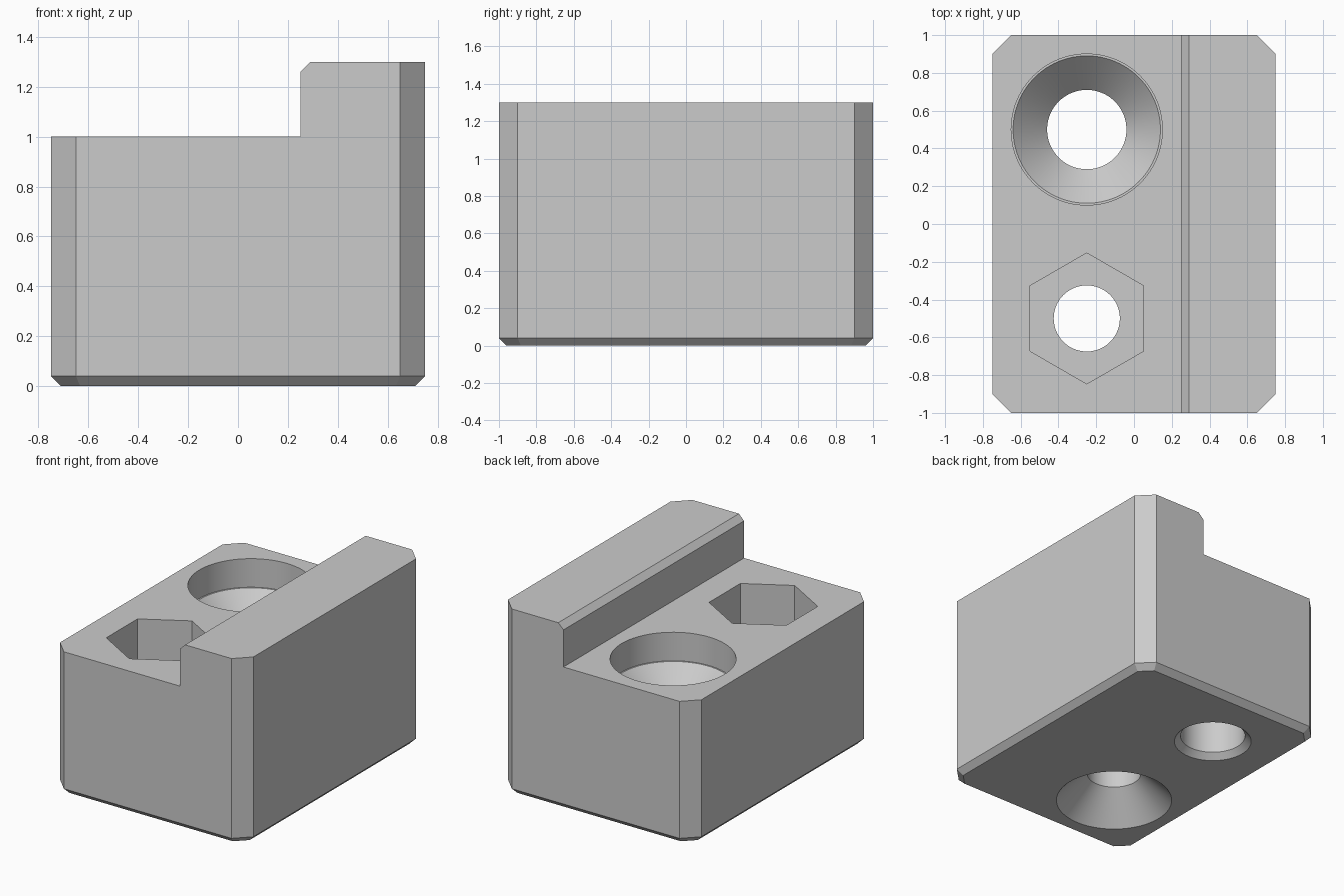
import bpy, bmesh, math

if "Cube" in bpy.data.objects:
    bpy.data.objects.remove(bpy.data.objects["Cube"], do_unlink=True)

grey = bpy.data.materials.new("plain_grey")
grey.use_nodes = True
colour = (0.6, 0.6, 0.6, 1)
grey.diffuse_color = colour
grey.node_tree.nodes["Principled BSDF"].inputs["Base Color"].default_value = colour


def loft(name, rings):
    """Closed solid through a stack of rings with equal point counts."""
    bm = bmesh.new()
    loops = [[bm.verts.new(p) for p in ring] for ring in rings]
    bm.faces.new(loops[0][::-1])
    bm.faces.new(loops[-1])
    n = len(loops[0])
    for low, high in zip(loops, loops[1:]):
        for i in range(n):
            j = (i + 1) % n
            bm.faces.new((low[i], low[j], high[j], high[i]))
    bmesh.ops.recalc_face_normals(bm, faces=bm.faces)
    mesh = bpy.data.meshes.new(name)
    bm.to_mesh(mesh)
    bm.free()
    mesh.materials.append(grey)
    obj = bpy.data.objects.new(name, mesh)
    bpy.context.collection.objects.link(obj)
    return obj


def ring(x, y, z, r, sides, turn=0):
    return [(x + r * math.cos(math.tau * i / sides + turn),
             y + r * math.sin(math.tau * i / sides + turn), z) for i in range(sides)]


def bore(name, y, profile, sides=96, turn=0):
    """Turned cutter from (radius, height) pairs."""
    return loft(name, [ring(HOLE_X, y, z, r, sides, turn) for r, z in profile])


def octagon(z, inset):
    """Block outline with cut corners, shrunk evenly."""
    a, b = 0.75 - inset, 1 - inset
    c = 0.1 - inset * (2 - math.sqrt(2))
    return [(a, c - b, z), (a, b - c, z), (a - c, b, z), (c - a, b, z),
            (-a, b - c, z), (-a, c - b, z), (c - a, -b, z), (a - c, -b, z)]


HOLE_X = -0.25

# Block with cut corners and a bevelled underside
block = loft("clamp_block", [octagon(0, 0.04), octagon(0.04, 0), octagon(1.3, 0)])

# Step beside the raised lip, with the lip's bevelled edge
step = [(-1, 1), (0.25, 1), (0.25, 1.26), (0.29, 1.3), (0.39, 1.4), (-1, 1.4)]
cutters = [loft("step_cutter", [[(x, y, z) for x, z in step] for y in (-1.2, 1.2)])]

# Back screw hole: counterbore, countersink, shaft, flared exit
cutters.append(bore("back_hole_cutter", 0.5, [
    (0.26, -0.01), (0.25, 0), (0.21, 0.04), (0.21, 0.62),
    (0.39, 0.8), (0.4, 0.8), (0.4, 1.1)]))

# Front nut hole: conical entry below, shaft, hexagonal pocket
cutters.append(bore("front_hole_cutter", -0.5, [
    (0.385, -0.01), (0.375, 0), (0.175, 0.2), (0.175, 0.8)]))
cutters.append(bore("nut_pocket_cutter", -0.5, [
    (0.3464, 0.5), (0.3464, 1.1)], 6, math.pi / 6))

for cutter in cutters:
    cutter.hide_render = True
    mod = block.modifiers.new(cutter.name, "BOOLEAN")
    mod.operation = "DIFFERENCE"
    mod.solver = "EXACT"
    mod.object = cutter

# Bake the cuts and drop the cutters
bpy.context.view_layer.update()
graph = bpy.context.evaluated_depsgraph_get()
baked = bpy.data.meshes.new_from_object(block.evaluated_get(graph))
block.modifiers.clear()
block.data = baked
for cutter in cutters:
    bpy.data.objects.remove(cutter, do_unlink=True)
baked.materials.clear()
baked.materials.append(grey)
for face in baked.polygons:
    face.material_index = 0

bpy.ops.object.select_all(action="DESELECT")
block.select_set(True)
bpy.context.view_layer.objects.active = block
bpy.ops.object.shade_smooth_by_angle(angle=math.radians(20))
